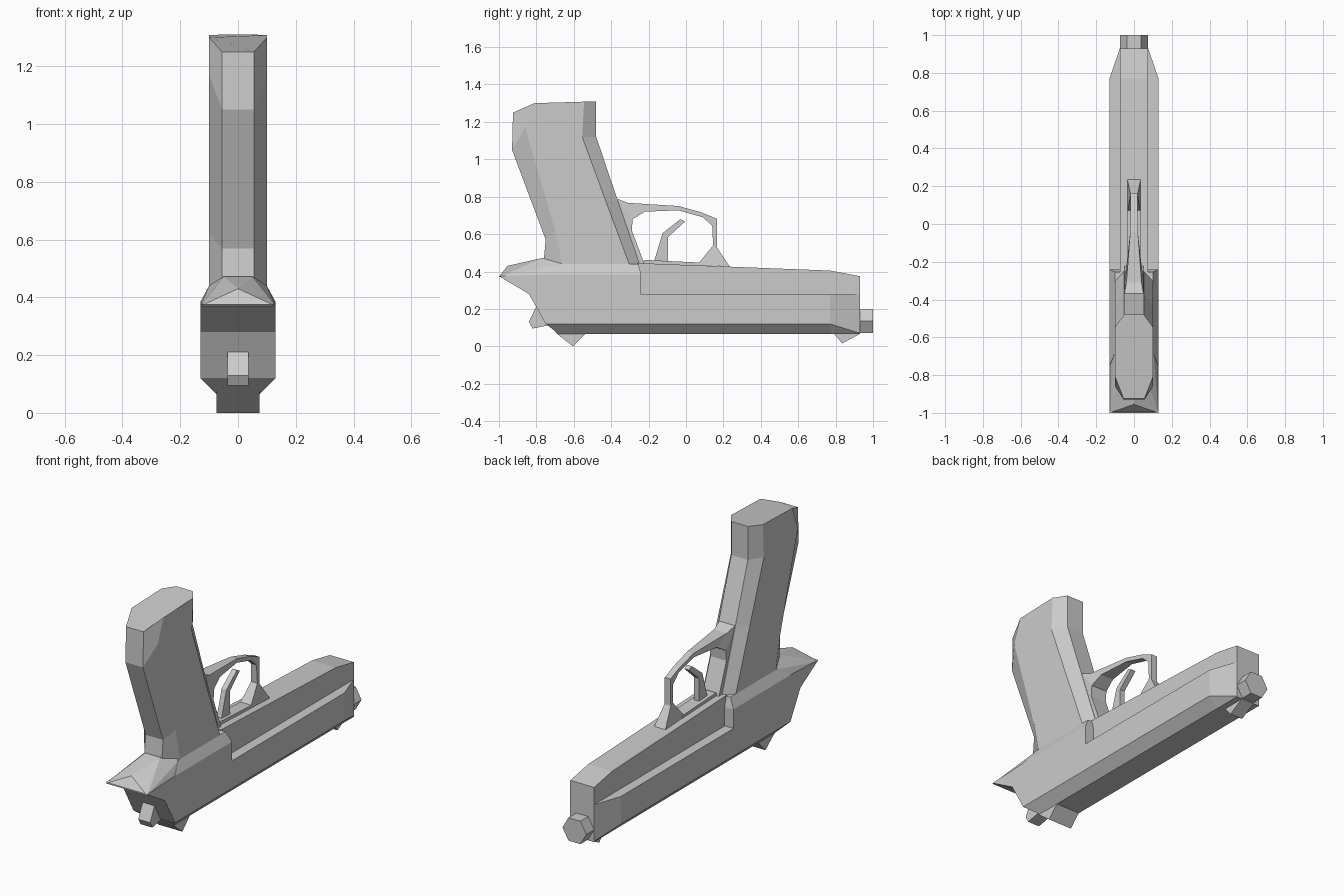
import bpy, bmesh
from math import pi


def finish(name, bm):
    bmesh.ops.recalc_face_normals(bm, faces=bm.faces)
    me = bpy.data.meshes.new(name)
    bm.to_mesh(me)
    bm.free()
    ob = bpy.data.objects.new(name, me)
    bpy.context.collection.objects.link(ob)
    return ob


def loft(name, rings):
    """Skin closed rings of equal point count, capping both ends."""
    bm = bmesh.new()
    vs = [[bm.verts.new(p) for p in r] for r in rings]
    n = len(vs[0])
    for a, b in zip(vs, vs[1:]):
        for i in range(n):
            j = (i + 1) % n
            bm.faces.new((a[i], a[j], b[j], b[i]))
    bm.faces.new(vs[0])
    bm.faces.new(vs[-1])
    return finish(name, bm)


def mirror_ring(half):
    """Close a half ring of (x, y, z) points across x = 0."""
    return half + [(-x, y, z) for x, y, z in reversed(half)]


def plate(name, profile, w):
    """Extrude a (y, z) side profile to half width w."""
    return loft(name, [[(s * w, y, z) for y, z in profile] for s in (-1, 1)])


def hull(name, half):
    bm = bmesh.new()
    for x, y, z in half:
        for s in ((1, -1) if x else (1,)):
            bm.verts.new((s * x, y, z))
    res = bmesh.ops.convex_hull(bm, input=bm.verts)
    junk = [g for g in res["geom_interior"] if isinstance(g, bmesh.types.BMVert)]
    bmesh.ops.delete(bm, geom=junk, context='VERTS')
    bmesh.ops.dissolve_limit(bm, angle_limit=0.01, verts=bm.verts, edges=bm.edges)
    return finish(name, bm)


# Slide: chamfered along the bottom edge, tapering at the muzzle
loft("slide", [mirror_ring([(w, -0.24, z), (w, 0.77, z), (0.075, 0.93, zf)])
               for w, z, zf in ((0.075, 0.065, 0.065), (0.13, 0.12, 0.07),
                                (0.13, 0.277, 0.277))])

# Narrower frame above the slide
plate("frame", [(-0.26, 0.27), (0.93, 0.27), (0.93, 0.375), (0.77, 0.405),
                (-0.26, 0.445)], 0.075)

# Full-width rear body, stacked in z: (z, back y, front y, half width)
loft("rear_body", [mirror_ring([(w, y0, z), (w, y1, z)]) for z, y0, y1, w in (
    (0.065, -0.68, -0.24, 0.075), (0.12, -0.75, -0.24, 0.13),
    (0.28, -0.84, -0.24, 0.13), (0.375, -1.0, -0.24, 0.13),
    (0.385, -0.75, -0.24, 0.13), (0.44, -0.68, -0.255, 0.1))])

# Tang peaking at the tail
hull("tang", [(0.13, -1.0, 0.37), (0, -0.955, 0.43), (0.05, -0.77, 0.472),
              (0.13, -0.75, 0.38), (0.055, -0.70, 0.475), (0.1, -0.66, 0.44)])

# Grip: octagonal rings of front, front side, back side, back (y, z)
grip = [((-0.245, 0.43), (-0.30, 0.43), (-0.66, 0.43), (-0.76, 0.465)),
        ((-0.365, 0.78), (-0.43, 0.78), (-0.70, 0.62), (-0.75, 0.57)),
        ((-0.48, 1.12), (-0.555, 1.12), (-0.86, 1.17), (-0.93, 1.05)),
        ((-0.48, 1.31), (-0.545, 1.308), (-0.81, 1.30), (-0.925, 1.25))]
loft("grip", [mirror_ring([(w, y, z) for w, (y, z) in zip((0.052, 0.1, 0.1, 0.055), r)])
              for r in grip])

# Trigger guard stations: outer y, z, inner y, z, half width
guard = [(0.235, 0.425, 0.06, 0.435, 0.035), (0.165, 0.53, 0.145, 0.54, 0.02),
         (0.165, 0.682, 0.14, 0.645, 0.018), (0.08, 0.717, 0.09, 0.69, 0.018),
         (-0.04, 0.75, -0.04, 0.727, 0.02), (-0.31, 0.767, -0.22, 0.72, 0.04),
         (-0.37, 0.79, -0.285, 0.68, 0.05), (-0.38, 0.74, -0.29, 0.62, 0.05),
         (-0.36, 0.43, -0.22, 0.435, 0.05)]
loft("trigger_guard", [mirror_ring([(w, a, b), (w, c, d)]) for a, b, c, d, w in guard])

# Trigger and its low mounting pad
plate("trigger", [(-0.175, 0.44), (-0.125, 0.605), (-0.03, 0.68), (-0.005, 0.667),
                  (-0.095, 0.585), (-0.095, 0.44)], 0.015)
plate("trigger_pad", [(-0.24, 0.43), (-0.22, 0.462), (0.07, 0.448), (0.1, 0.425)], 0.035)

# Sights and hammer
plate("rear_sight", [(-0.70, 0.075), (-0.605, 0.0), (-0.53, 0.075)], 0.075)
plate("front_sight", [(0.785, 0.075), (0.835, 0.015), (0.93, 0.067)], 0.04)
plate("hammer", [(-0.78, 0.26), (-0.80, 0.215), (-0.84, 0.13), (-0.82, 0.095),
                 (-0.72, 0.115), (-0.72, 0.26)], 0.037)

# Hexagonal barrel tip
bpy.ops.mesh.primitive_cylinder_add(vertices=6, radius=0.075, depth=0.12,
                                    location=(0, 0.94, 0.135),
                                    rotation=(pi / 2, pi / 6, 0))
bpy.context.object.name = "barrel"
